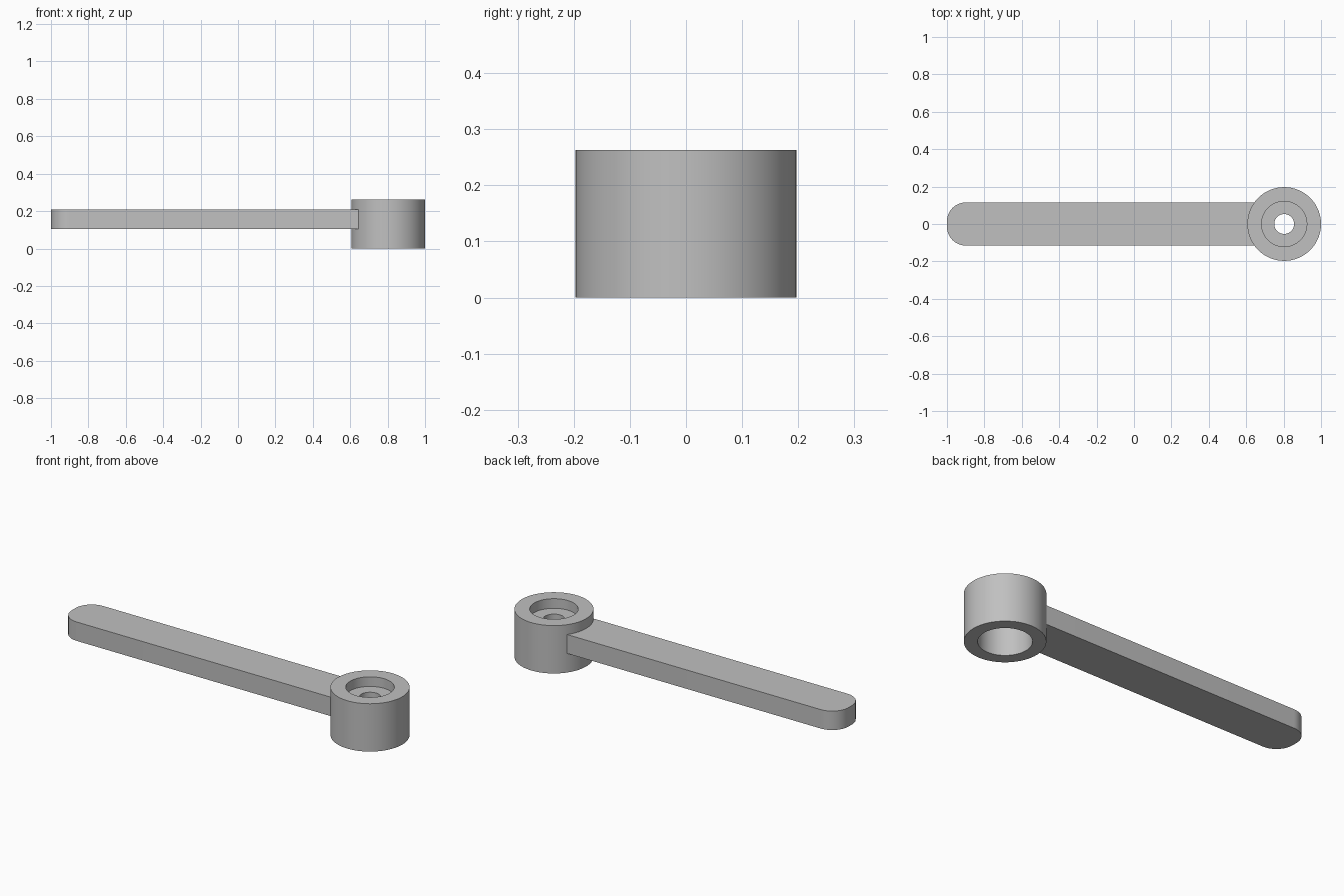
import bpy, bmesh
from math import sin, cos, pi, asin

cube = bpy.data.objects.get("Cube")
if cube:
    bpy.data.objects.remove(cube, do_unlink=True)

HUB_X, HUB_R, HUB_H = 0.803, 0.197, 0.263
ARM_W, ARM_LOW, ARM_HIGH, CORNER = 0.115, 0.105, 0.209, 0.1

grey = bpy.data.materials.new("plain grey")
grey.use_nodes = True
colour = (0.53, 0.53, 0.53, 1)
grey.diffuse_color = colour
grey.node_tree.nodes["Principled BSDF"].inputs["Base Color"].default_value = colour


def finish(bm, name, location=(0, 0, 0)):
    bmesh.ops.recalc_face_normals(bm, faces=bm.faces)
    mesh = bpy.data.meshes.new(name)
    bm.to_mesh(mesh)
    bm.free()
    mesh.materials.append(grey)
    obj = bpy.data.objects.new(name, mesh)
    obj.location = location
    bpy.context.collection.objects.link(obj)
    bpy.ops.object.select_all(action="DESELECT")
    obj.select_set(True)
    bpy.context.view_layer.objects.active = obj
    bpy.ops.object.shade_smooth_by_angle(angle=pi / 6)
    return obj


def arc(cx, cy, r, start, end, steps):
    return [(cx + r * cos(start + (end - start) * i / steps),
             cy + r * sin(start + (end - start) * i / steps)) for i in range(steps + 1)]


# Hub: turned profile with a top recess, a through hole and a wide lower bore
profile = [(HUB_R, 0), (HUB_R, HUB_H), (0.121, HUB_H), (0.121, 0.21),
           (0.053, 0.21), (0.053, 0.158), (0.131, 0.158), (0.131, 0)]
bm = bmesh.new()
verts = [bm.verts.new((r, 0, z)) for r, z in profile]
edges = [bm.edges.new((a, b)) for a, b in zip(verts, verts[1:] + verts[:1])]
bmesh.ops.spin(bm, geom=verts + edges, cent=(0, 0, 0), axis=(0, 0, 1),
               angle=2 * pi, steps=72, use_merge=True)
bmesh.ops.remove_doubles(bm, verts=bm.verts, dist=0.0001)
finish(bm, "hub", (HUB_X, 0, 0))

# Arm: flat bar with a rounded tip, its root hollowed to seat in the hub wall
seat_r = HUB_R - 0.003
half = asin(ARM_W / seat_r)
inset = ARM_W - CORNER
outline = arc(-1 + CORNER, inset, CORNER, pi / 2, pi, 12)
outline += arc(-1 + CORNER, -inset, CORNER, pi, 1.5 * pi, 12)
outline += arc(HUB_X, 0, seat_r, pi + half, pi - half, 16)
bm = bmesh.new()
base = bm.faces.new([bm.verts.new((x, y, ARM_LOW)) for x, y in outline])
extruded = bmesh.ops.extrude_face_region(bm, geom=[base], use_keep_orig=True)
top = [v for v in extruded["geom"] if isinstance(v, bmesh.types.BMVert)]
bmesh.ops.translate(bm, verts=top, vec=(0, 0, ARM_HIGH - ARM_LOW))
finish(bm, "arm")
